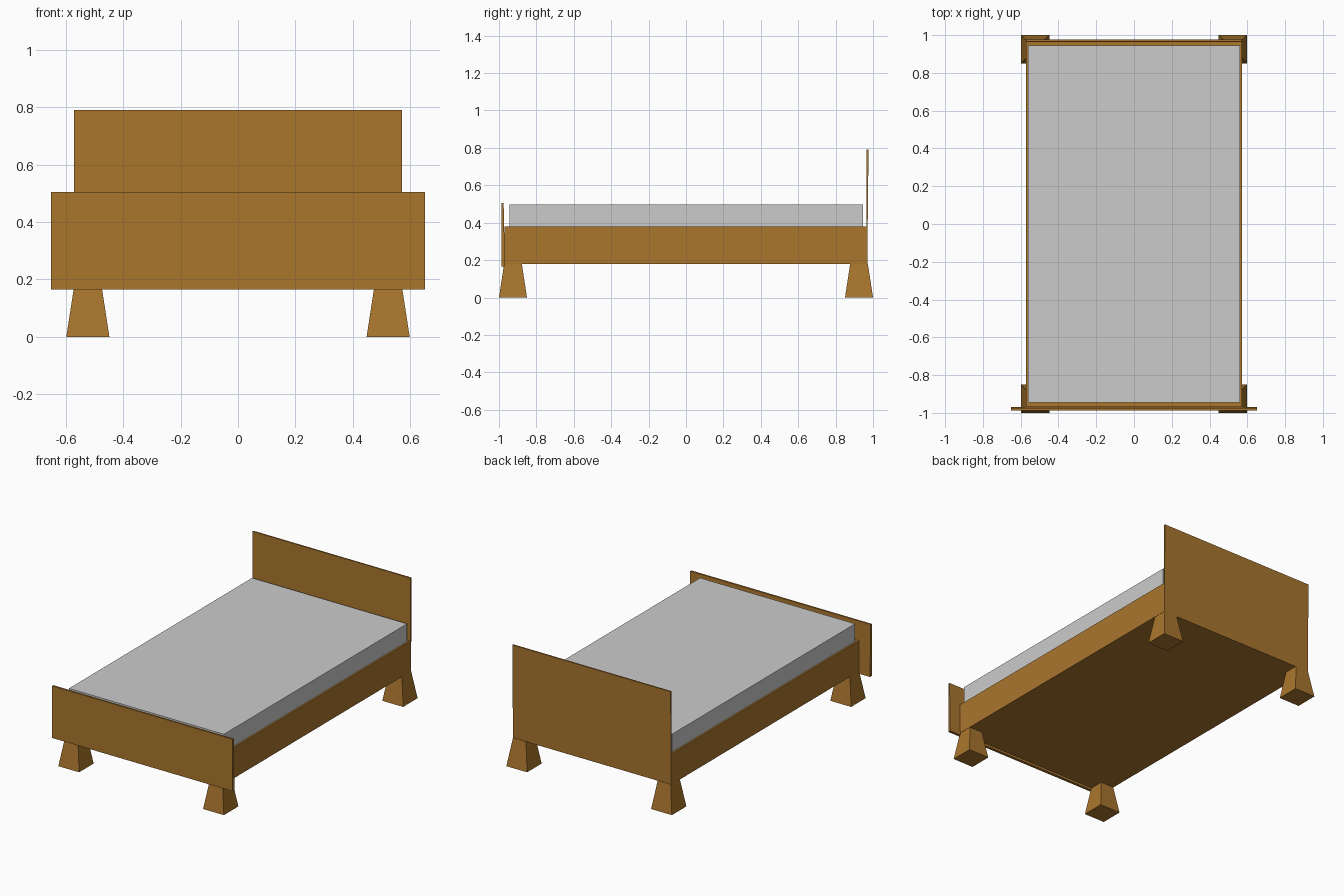
import bpy
import bmesh

if "Cube" in bpy.data.objects:
    bpy.data.objects.remove(bpy.data.objects["Cube"])

wood = bpy.data.materials.new("wood")
wood.diffuse_color = (0.40, 0.18, 0.027, 1)
wood.use_nodes = True
wood.node_tree.nodes["Principled BSDF"].inputs["Base Color"].default_value = wood.diffuse_color


def tapered_box(name, bottom, top, z0, z1, mat=None):
    """Box between two rectangles, each given as (x0, x1, y0, y1)."""
    bm = bmesh.new()
    rings = []
    for (x0, x1, y0, y1), z in ((bottom, z0), (top, z1)):
        rings.append([bm.verts.new((x, y, z)) for x, y in
                      ((x0, y0), (x1, y0), (x1, y1), (x0, y1))])
    low, high = rings
    bm.faces.new(low[::-1])
    bm.faces.new(high)
    for i in range(4):
        j = (i + 1) % 4
        bm.faces.new((low[i], low[j], high[j], high[i]))
    bmesh.ops.recalc_face_normals(bm, faces=bm.faces[:])
    mesh = bpy.data.meshes.new(name)
    bm.to_mesh(mesh)
    bm.free()
    obj = bpy.data.objects.new(name, mesh)
    bpy.context.collection.objects.link(obj)
    if mat:
        mesh.materials.append(mat)
    return obj


def square(cx, cy, half):
    return (cx - half, cx + half, cy - half, cy + half)


# Bed frame
frame = (-0.572, 0.572, -0.97, 0.966)
tapered_box("bed_frame", frame, frame, 0.18, 0.38, wood)

# Mattress, resting on the frame
pad = (-0.56, 0.56, -0.945, 0.945)
tapered_box("mattress", pad, pad, 0.375, 0.497)

# Headboard, thin and slightly thicker toward the top
tapered_box("headboard", (-0.572, 0.572, 0.964, 0.969),
            (-0.572, 0.572, 0.966, 0.976), 0.18, 0.79, wood)

# Footboard, wider than the frame
tapered_box("footboard", (-0.652, 0.652, -0.987, -0.968),
            (-0.652, 0.652, -0.987, -0.975), 0.165, 0.505, wood)

# Four legs flaring outward at the floor
for sx, side in ((-1, "left"), (1, "right")):
    for sy, end in ((-1, "front"), (1, "back")):
        tapered_box(f"{end}_{side}_leg",
                    square(sx * 0.523, sy * 0.925, 0.075),
                    square(sx * 0.523, sy * 0.925, 0.047), 0, 0.182, wood)
